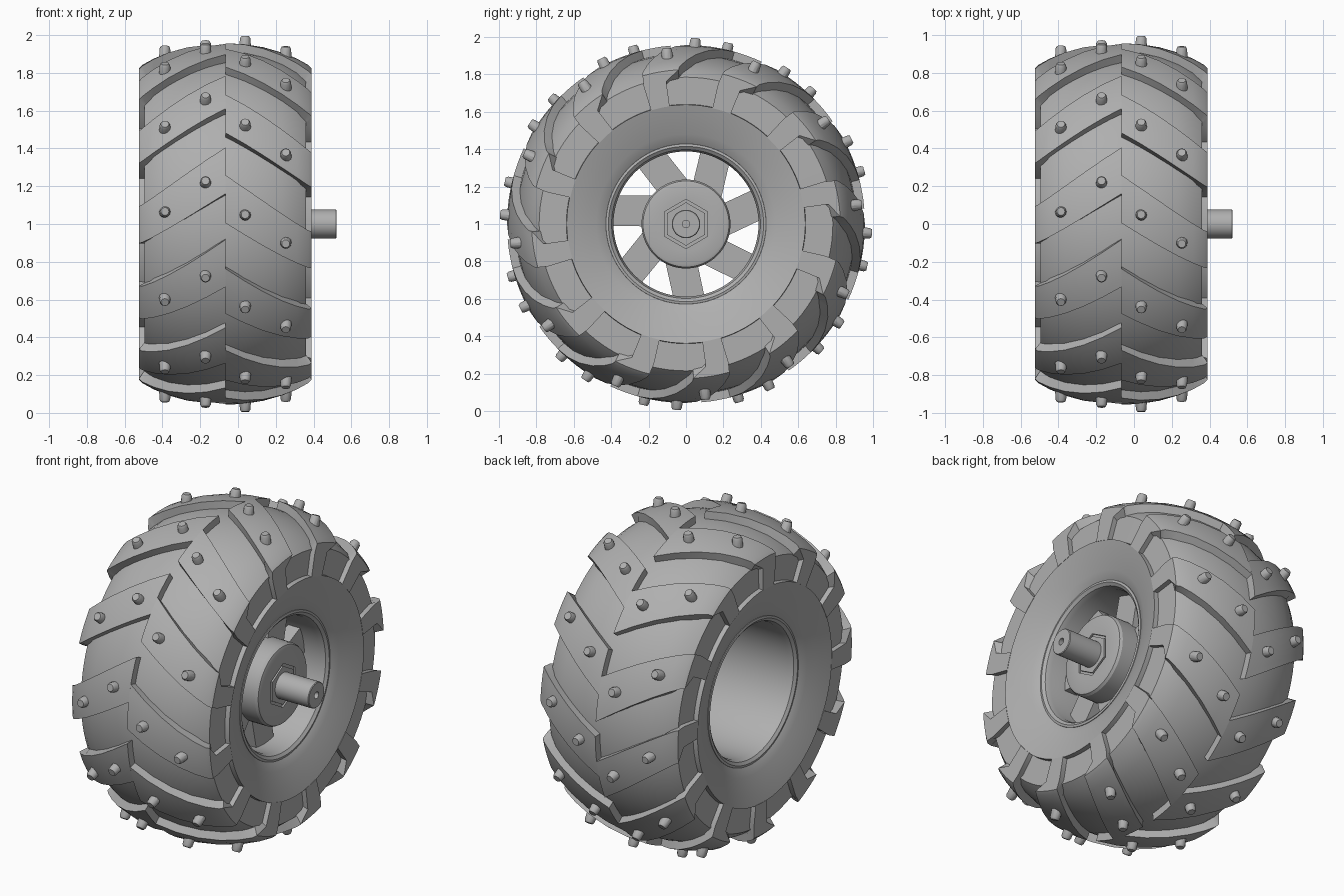
import bpy, bmesh
from math import sin, cos, radians, pi

cube = bpy.data.objects.get("Cube")
if cube:
    bpy.data.objects.remove(cube, do_unlink=True)

MID = -0.067   # middle plane of the tyre along the axle
LUGS = 12

grey = bpy.data.materials.new("plain grey")
grey.use_nodes = True
COLOUR = (0.43, 0.43, 0.43, 1)
grey.diffuse_color = COLOUR
grey.node_tree.nodes["Principled BSDF"].inputs["Base Color"].default_value = COLOUR


def polar(x, r, deg):
    """Point around the axle; zero degrees faces the front, rising upward."""
    a = radians(deg)
    return (x, -r * cos(a), 1 + r * sin(a))


def finish(name, bm, smooth=True):
    bmesh.ops.recalc_face_normals(bm, faces=bm.faces)
    mesh = bpy.data.meshes.new(name)
    bm.to_mesh(mesh)
    bm.free()
    mesh.materials.append(grey)
    ob = bpy.data.objects.new(name, mesh)
    bpy.context.collection.objects.link(ob)
    if smooth:
        bpy.ops.object.select_all(action='DESELECT')
        ob.select_set(True)
        bpy.context.view_layer.objects.active = ob
        bpy.ops.object.shade_smooth_by_angle(angle=radians(28))


def lathe(name, profile, segments=96):
    """Revolve a closed (x, radius) profile about the axle."""
    bm = bmesh.new()
    rings = [[bm.verts.new(polar(x, r, 360 * i / segments)) for x, r in profile]
             for i in range(segments)]
    n = len(profile)
    for i in range(segments):
        a, b = rings[i], rings[(i + 1) % segments]
        for j in range(n):
            k = (j + 1) % n
            bm.faces.new((a[j], a[k], b[k], b[j]))
    finish(name, bm)


# Tyre carcass: half section mirrored about the middle plane, with dished sidewalls
half = [(0, 0.912), (0.1, 0.907), (0.2, 0.89), (0.3, 0.86), (0.38, 0.822), (0.427, 0.785),
        (0.428, 0.64), (0.456, 0.638), (0.435, 0.57), (0.4, 0.48), (0.378, 0.43), (0.36, 0.41)]
section = [(MID - u, r) for u, r in reversed(half[1:])] + [(MID + u, r) for u, r in half]
lathe("tyre_carcass", section)

# Rim barrel with a rolled lip at each end
rim = [(0.375, 0.405), (0.383, 0.415), (0.38, 0.428), (0.365, 0.43)]
inner = [(0.37, 0.398), (0.34, 0.388)]
barrel = [(MID - u, r) for u, r in reversed(rim)] + [(MID - u, r) for u, r in inner]
barrel += [(MID + u, r) for u, r in reversed(inner)] + [(MID + u, r) for u, r in rim]
lathe("rim_barrel", barrel)

# Tread lugs: slanted bars that wrap over the shoulder, then narrow to a sidewall tail
top = [(0, 0.957), (0.1, 0.952), (0.2, 0.936), (0.3, 0.908), (0.38, 0.875), (0.44, 0.842),
       (0.457, 0.825), (0.457, 0.77), (0.457, 0.635)]
low = [(0, 0.88), (0.1, 0.875), (0.2, 0.86), (0.3, 0.83), (0.38, 0.79), (0.41, 0.765),
       (0.415, 0.76), (0.415, 0.75), (0.415, 0.635)]
STEPS = 6


def lug_span(start, u, r):
    """Centre angle and half width of a lug at one point of its outline."""
    if r < 0.8:
        return start - 20.5, 4.6
    return start - 39 * min(u, 0.45), 7.7 - 2 * u


def add_lug(bm, side, start):
    grids = []
    for outline in (top, low):
        grid = []
        for (u, r), (tu, tr) in zip(outline, top):
            c, w = lug_span(start, tu, tr)
            grid.append([bm.verts.new(polar(MID + side * u, r, c + w * (2 * s / STEPS - 1)))
                         for s in range(STEPS + 1)])
        grids.append(grid)
    a, b = grids
    n = len(top)
    for i in range(n - 1):
        for s in range(STEPS):
            for g in grids:
                bm.faces.new((g[i][s], g[i + 1][s], g[i + 1][s + 1], g[i][s + 1]))
        for s in (0, STEPS):
            bm.faces.new((a[i][s], a[i + 1][s], b[i + 1][s], b[i][s]))
    for i in (0, n - 1):
        for s in range(STEPS):
            bm.faces.new((a[i][s], a[i][s + 1], b[i][s + 1], b[i][s]))


def add_stud(bm, x, base, deg, tip):
    """Short tapered peg pointing outward from the tread."""
    a = radians(deg)
    rings = []
    for r, rad in ((base - 0.02, 0.031), (tip - 0.012, 0.028), (tip, 0.021)):
        ring = []
        for i in range(12):
            t = 2 * pi * i / 12
            side = rad * sin(t)
            ring.append(bm.verts.new((x + rad * cos(t),
                                      side * sin(a) - r * cos(a),
                                      1 + r * sin(a) + side * cos(a))))
        rings.append(ring)
    for p, q in zip(rings, rings[1:]):
        for i in range(12):
            j = (i + 1) % 12
            bm.faces.new((p[i], p[j], q[j], q[i]))
    bm.faces.new(rings[-1])
    bm.faces.new(rings[0][::-1])


# The two halves of the tread are staggered around the wheel
for own, side, start, stud_start in (("left", 1, 8, 7.4), ("right", -1, 17.3, 17.8)):
    lugs, studs = bmesh.new(), bmesh.new()
    for k in range(LUGS):
        turn = 360 * k / LUGS
        add_lug(lugs, side, start + turn)
        for u, base, tip in ((0.105, 0.95, 0.995), (0.32, 0.9, 0.945)):
            add_stud(studs, MID + side * u, base, stud_start + turn - 43 * u, tip)
    finish(own + "_tread_lugs", lugs)
    finish(own + "_tread_studs", studs)

# Hub drum with a shallow round recess in its face
lathe("hub_drum", [(0.08, 0.02), (0.08, 0.22), (0.1, 0.238), (0.28, 0.238), (0.295, 0.23),
                   (0.3, 0.215), (0.3, 0.14), (0.288, 0.14), (0.288, 0.02)], 64)

# Face plates leaving a hexagonal groove: an outer surround and an inner hexagon
SIDES = 48
bm = bmesh.new()
rings = {"surround": [], "outer_hex": [], "inner_hex": [], "core": []}
for i in range(SIDES):
    deg = 30 + i * 360 / SIDES
    # radius of a hexagon with a corner pointing up
    hexagon = cos(pi / 6) / cos(radians((deg - 30) % 60 - 30))
    for key, r in zip(rings, (0.15, 0.132 * hexagon, 0.116 * hexagon, 0.06)):
        rings[key].append([bm.verts.new(polar(x, r, deg)) for x in (0.285, 0.3)])
for edge, far in (("outer_hex", "surround"), ("inner_hex", "core")):
    e, f = rings[edge], rings[far]
    for i in range(SIDES):
        j = (i + 1) % SIDES
        bm.faces.new((f[i][1], f[j][1], e[j][1], e[i][1]))
        bm.faces.new((e[i][0], e[j][0], e[j][1], e[i][1]))
finish("hub_hex_plates", bm, False)

# Axle shaft with a small centre hole
lathe("axle_shaft", [(0.1, 0.02), (0.1, 0.076), (0.518, 0.076), (0.522, 0.072), (0.522, 0.02)], 48)
lathe("axle_hole_floor", [(0.47, 0.001), (0.47, 0.03), (0.46, 0.03), (0.46, 0.001)], 24)

# Seven swept spokes: wide at the hub, one radial edge and one slanted edge
bm = bmesh.new()
for k in range(7):
    turn = 360 * k / 7
    plan = [(0.21, a) for a in (82, 100, 116, 132)] + [(0.4, a) for a in (130, 118, 106)]
    back, front = [[bm.verts.new(polar(x, r, 180 - a - turn)) for r, a in plan]
                   for x in (0.09, 0.17)]
    bm.faces.new(back)
    bm.faces.new(front[::-1])
    for i in range(len(plan)):
        j = (i + 1) % len(plan)
        bm.faces.new((back[i], back[j], front[j], front[i]))
finish("spokes", bm, False)
